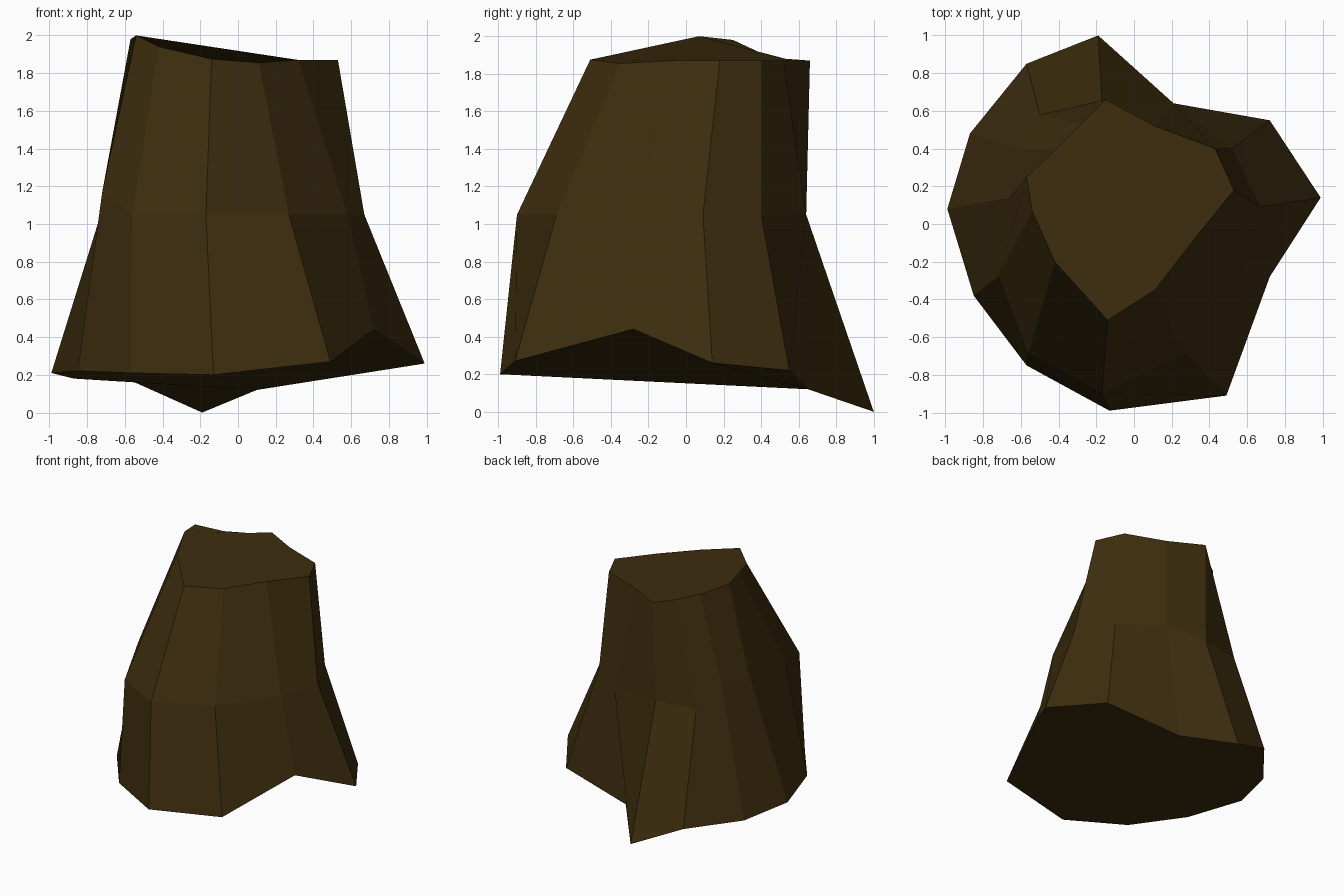
import bpy, bmesh

if "Cube" in bpy.data.objects:
    bpy.data.objects.remove(bpy.data.objects["Cube"])

# Cross-sections of the trunk, 12 points each, clockwise from the back
ROOT = [(-.19, 1.0, 0), (.10, .65, .12), (.72, .55, .22), (.99, .14, .26),
        (.72, -.28, .44), (.49, -.91, .27), (-.13, -.99, .20), (-.57, -.75, .21),
        (-.85, -.38, .22), (-.99, .08, .21), (-.87, .48, .18), (-.57, .85, .17)]
WAIST = [(-.17, .64, 1.05), (.21, .64, 1.05), (.52, .40, 1.05), (.67, .09, 1.05),
         (.58, -.26, 1.05), (.27, -.69, 1.05), (-.17, -.90, 1.05), (-.56, -.69, 1.05),
         (-.72, -.28, 1.17), (-.66, .14, 1.27), (-.61, .40, 1.19), (-.50, .58, 1.05)]
CUT = [(-.15, .66, 1.87), (.11, .52, 1.87), (.43, .40, 1.87), (.53, .18, 1.87),
       (.32, -.08, 1.87), (.11, -.35, 1.855), (-.14, -.51, 1.875), (-.42, -.20, 1.94),
       (-.54, .07, 2.0), (-.57, .25, 1.98), (-.41, .40, 1.91), (-.28, .53, 1.88)]
N = len(ROOT)

bm = bmesh.new()
root, waist, cut = [[bm.verts.new(p) for p in ring] for ring in (ROOT, WAIST, CUT)]

# Bark walls; the face order sets the fold beside the hollow
for i in range(N):
    j = (i + 1) % N
    bm.faces.new((waist[i], cut[i], cut[j], waist[j]))
    if i == 1:
        bm.faces.new((root[j], root[i], waist[i], waist[j]))
    else:
        bm.faces.new((root[i], waist[i], waist[j], root[j]))

# Underside and cut top
bm.faces.new(root)
bm.faces.new(cut[::-1])
bmesh.ops.recalc_face_normals(bm, faces=bm.faces)

mesh = bpy.data.meshes.new("tree_stump")
bm.to_mesh(mesh)
bm.free()
bark = bpy.data.materials.new("dark brown bark")
bark.diffuse_color = (.048, .027, .0045, 1)
bark.use_nodes = True
bark.node_tree.nodes["Principled BSDF"].inputs["Base Color"].default_value = bark.diffuse_color
mesh.materials.append(bark)
stump = bpy.data.objects.new("tree_stump", mesh)
bpy.context.collection.objects.link(stump)
